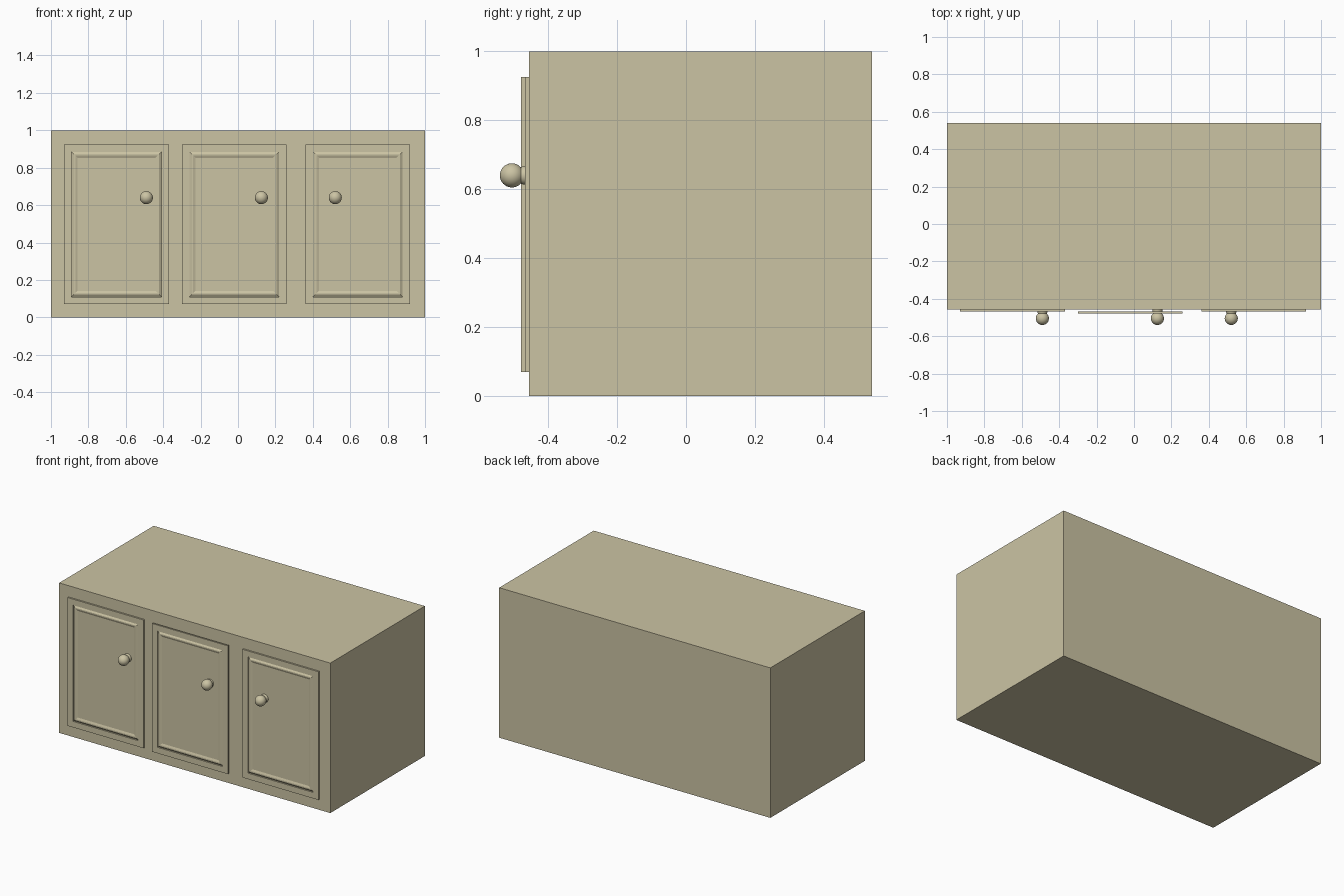
import bpy, bmesh, math

if "Cube" in bpy.data.objects:
    bpy.data.objects.remove(bpy.data.objects["Cube"])

FRONT = -0.456   # front plane of the cabinet body
BACK = 0.54


def finish(name, bm, smooth=False):
    bmesh.ops.recalc_face_normals(bm, faces=bm.faces)
    me = bpy.data.meshes.new(name)
    bm.to_mesh(me)
    bm.free()
    ob = bpy.data.objects.new(name, me)
    bpy.context.collection.objects.link(ob)
    mat = bpy.data.materials.get("cream_paint") or bpy.data.materials.new("cream_paint")
    mat.diffuse_color = (0.60, 0.55, 0.37, 1)
    mat.use_nodes = True
    mat.node_tree.nodes["Principled BSDF"].inputs["Base Color"].default_value = mat.diffuse_color
    me.materials.append(mat)
    if smooth:
        bpy.ops.object.select_all(action='DESELECT')
        ob.select_set(True)
        bpy.context.view_layer.objects.active = ob
        bpy.ops.object.shade_smooth_by_angle(angle=math.radians(40))
    return ob


def body():
    bm = bmesh.new()
    bmesh.ops.create_cube(bm, size=1)
    for v in bm.verts:
        v.co.x *= 2
        v.co.y = FRONT if v.co.y < 0 else BACK
        v.co.z += 0.5
    finish("cabinet_body", bm)


def door(name, x, back):
    """Rectangular rings (inset, height above back) bridged into a panelled door."""
    profile = [(0, 0), (0, 0.011), (0.04, 0.011), (0.04, 0.002), (0.053, 0.011),
               (0.060, 0.011), (0.072, 0.006)]
    w, z0, z1 = 0.28, 0.07, 0.925
    bm = bmesh.new()
    rings = []
    for i, h in profile:
        pts = [(x - w + i, z0 + i), (x + w - i, z0 + i), (x + w - i, z1 - i), (x - w + i, z1 - i)]
        rings.append([bm.verts.new((px, back - h, pz)) for px, pz in pts])
    for a, b in zip(rings, rings[1:]):
        for k in range(4):
            n = (k + 1) % 4
            bm.faces.new((a[k], a[n], b[n], b[k]))
    bm.faces.new(rings[0])
    bm.faces.new(rings[-1])
    finish(name, bm)


def knob(name, x, z=0.64):
    """Lathed knob: short stem and round ball."""
    r, cy = 0.035, -0.505
    prof = [(0, -0.450), (0.027, -0.450), (0.027, -0.472)]
    start = math.radians(42)
    for i in range(14):
        a = start + (math.pi - start) * i / 13
        prof.append((r * math.sin(a) if i < 13 else 0, cy + r * math.cos(a)))
    bm = bmesh.new()
    vs = [bm.verts.new((x + q, y, z)) for q, y in prof]
    es = [bm.edges.new(p) for p in zip(vs, vs[1:])]
    bmesh.ops.spin(bm, geom=vs + es, cent=(x, 0, z), axis=(0, 1, 0),
                   angle=2 * math.pi, steps=32, use_duplicate=False)
    bmesh.ops.remove_doubles(bm, verts=bm.verts, dist=1e-5)
    finish(name, bm, True)


body()
# the middle door sits slightly proud of the other two
for side, x, back, kx in (("left", -0.65, FRONT, -0.49),
                          ("middle", -0.02, FRONT - 0.011, 0.125),
                          ("right", 0.64, FRONT, 0.52)):
    door(side + "_door", x, back)
    knob(side + "_knob", kx)
